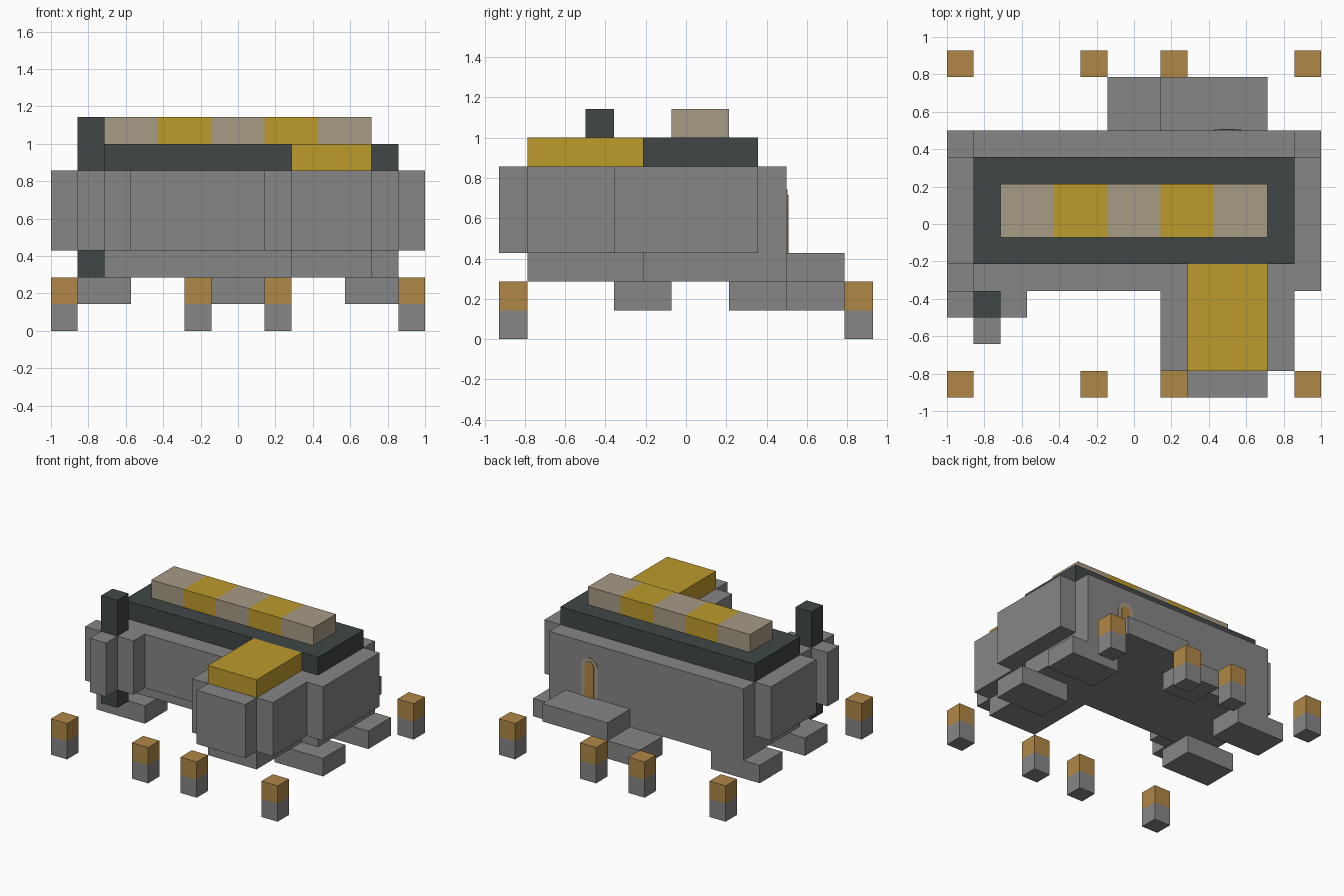
import bpy, bmesh, math
from mathutils import Vector

U = 1 / 7  # one building block

if "Cube" in bpy.data.objects:
    bpy.data.objects.remove(bpy.data.objects["Cube"], do_unlink=True)


def material(name, rgb):
    linear = [((c / 255 + 0.055) / 1.055) ** 2.4 for c in rgb] + [1]
    m = bpy.data.materials.new(name)
    m.use_nodes = True
    m.diffuse_color = linear
    m.node_tree.nodes["Principled BSDF"].inputs["Base Color"].default_value = linear
    return m


GREY = material("stone grey", (134, 134, 134))
DARK = material("dark slate", (64, 70, 70))
YELLOW = material("mustard yellow", (190, 155, 44))
BEIGE = material("beige", (167, 155, 133))
ORANGE = material("light brown", (176, 135, 70))


def add_object(name, bm, mat):
    mesh = bpy.data.meshes.new(name)
    bmesh.ops.recalc_face_normals(bm, faces=bm.faces)
    bm.to_mesh(mesh)
    bm.free()
    mesh.materials.append(mat)
    ob = bpy.data.objects.new(name, mesh)
    bpy.context.collection.objects.link(ob)
    return ob


def box(name, mat, x, y, z):
    """Box from (low, high) ranges in blocks."""
    bm = bmesh.new()
    bmesh.ops.create_cube(bm, size=1)
    for v in bm.verts:
        v.co = Vector([U * (r[0] if c < 0 else r[1]) for c, r in zip(v.co, (x, y, z))])
    return add_object(name, bm, mat)


def arch(name, mat, x, y, z, half_width, height, depth):
    """Thin round-topped plate on a wall facing +y."""
    spring = z + height - half_width
    pts = [(x - half_width, z), (x + half_width, z)]
    for i in range(9):
        a = math.pi * i / 8
        pts.append((x + half_width * math.cos(a), spring + half_width * math.sin(a)))
    bm = bmesh.new()
    face = bm.faces.new([bm.verts.new((px * U, y * U, pz * U)) for px, pz in pts])
    out = bmesh.ops.extrude_face_region(bm, geom=[face])
    moved = [v for v in out["geom"] if isinstance(v, bmesh.types.BMVert)]
    bmesh.ops.translate(bm, verts=moved, vec=(0, depth, 0))
    return add_object(name, bm, mat)


# Fence posts with brown tops
for y in (-6.5, 5.5):
    for x in (-7, -2, 1, 6):
        box("post_base", GREY, (x, x + 1), (y, y + 1), (0, 1))
        box("post_top", ORANGE, (x, x + 1), (y, y + 1), (1, 2))

# Corner feet
for x in (-7, 4):
    for y in (-2.5, 1.5):
        box("corner_foot", GREY, (x, x + 3), (y, y + 2), (1, 2))

# Main hall and its raised wall panels
box("hall_core", GREY, (-6, 6), (-1.5, 3.5), (2, 6))
box("hall_front_wall", GREY, (-6, 6), (-2.5, -1.5), (3, 6))
box("hall_left_wall", GREY, (6, 7), (-2.5, 2.5), (3, 6))
box("hall_right_wall", GREY, (-7, -6), (-1.5, 2.5), (3, 6))

# Front wing
box("wing_core", GREY, (2, 5), (-5.5, -1.5), (2, 6))
box("wing_front_wall", GREY, (2, 5), (-6.5, -5.5), (3, 6))
for x in (1, 5):
    box("wing_side_wall", GREY, (x, x + 1), (-5.5, -2.5), (3, 6))
box("wing_roof", YELLOW, (2, 5), (-5.5, -1.5), (6, 7))

# Chimney with cladding on three sides
box("chimney", DARK, (-6, -5), (-3.5, -2.5), (2, 8))
for x, y in ((-7, -3.5), (-5, -3.5), (-6, -4.5)):
    box("chimney_cladding", GREY, (x, x + 1), (y, y + 1), (3, 6))

# Main roof and striped ridge
box("main_roof", DARK, (-6, 6), (-1.5, 2.5), (6, 7))
for i in range(5):
    x = -5 + 2 * i
    box("ridge_segment", YELLOW if i % 2 else BEIGE, (x, x + 2), (-0.5, 1.5), (7, 8))

# Back landing, step and arched door
box("back_landing", GREY, (1, 5), (3.5, 5.5), (2, 3))
box("back_step", GREY, (-1, 1), (3.5, 5.5), (1, 2))
arch("door_frame", BEIGE, 3.5, 3.5, 3, 0.5, 2.2, 0.004)
arch("door", ORANGE, 3.5, 3.5, 3, 0.28, 2, 0.008)
